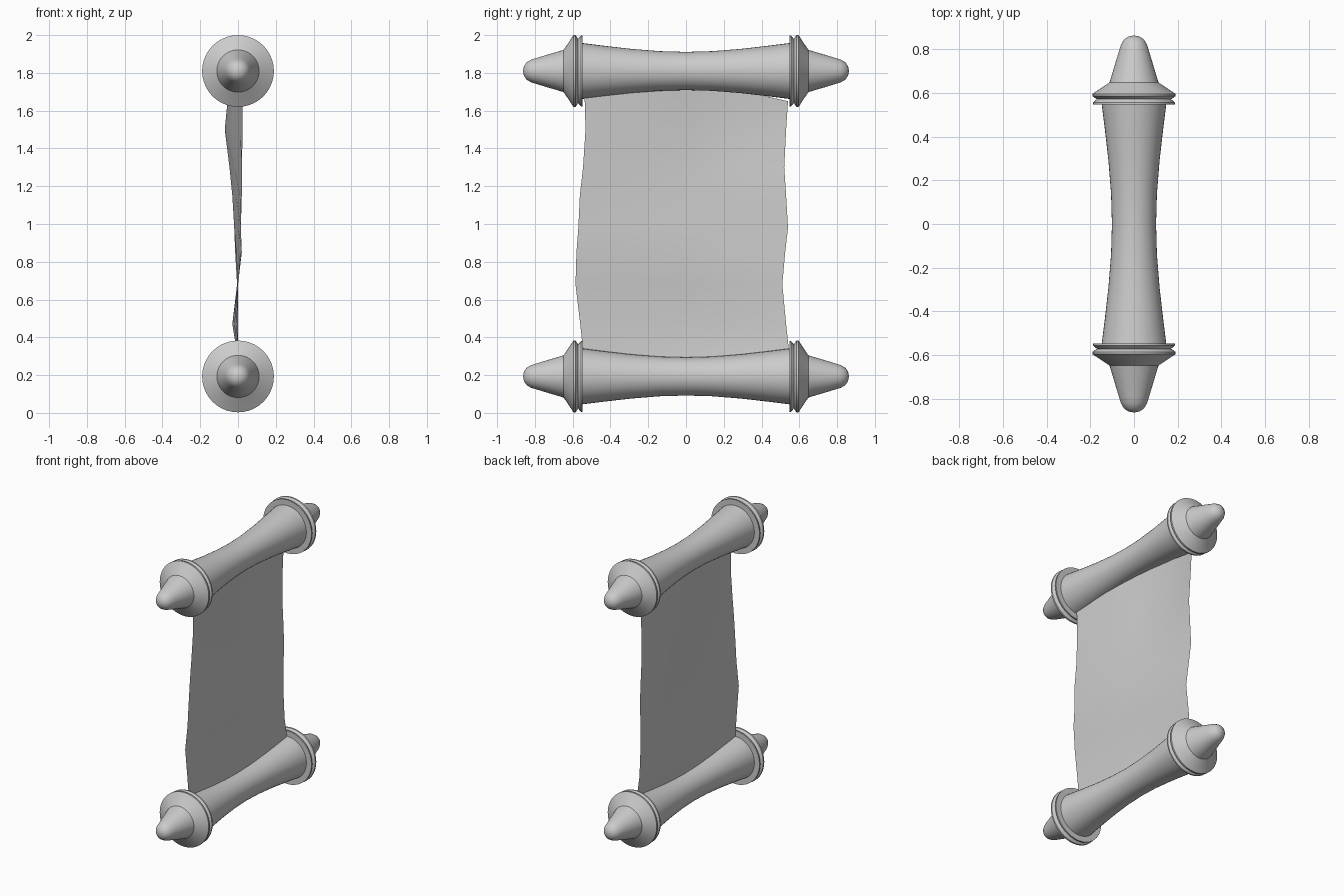
import bpy, bmesh, math

if "Cube" in bpy.data.objects:
    bpy.data.objects.remove(bpy.data.objects["Cube"])

SEG = 40


def finish(name, bm, angle):
    bmesh.ops.remove_doubles(bm, verts=bm.verts, dist=1e-5)
    mesh = bpy.data.meshes.new(name)
    bm.to_mesh(mesh)
    bm.free()
    ob = bpy.data.objects.new(name, mesh)
    bpy.context.collection.objects.link(ob)
    bpy.ops.object.select_all(action='DESELECT')
    ob.select_set(True)
    bpy.context.view_layer.objects.active = ob
    bpy.ops.object.shade_smooth_by_angle(angle=math.radians(angle))
    return ob


def lathe(name, profile, z, side=1):
    """Revolve (radius, y) points around a y-parallel axis at height z."""
    bm = bmesh.new()
    rings = []
    for r, y in profile:
        rings.append([bm.verts.new((r * math.cos(2 * math.pi * i / SEG), side * y,
                                    z + r * math.sin(2 * math.pi * i / SEG)))
                      for i in range(SEG)])
    for a, b in zip(rings, rings[1:]):
        for i in range(SEG):
            j = (i + 1) % SEG
            bm.faces.new((a[i], a[j], b[j], b[i]))
    bmesh.ops.remove_doubles(bm, verts=bm.verts, dist=1e-5)
    bmesh.ops.recalc_face_normals(bm, faces=bm.faces)
    return finish(name, bm, 35)


# Waisted roller body, and finial with a double-rimmed collar and rounded tip
half = [(0.101, 0), (0.105, 0.14), (0.117, 0.29), (0.133, 0.43), (0.148, 0.55)]
body = [(r, -y) for r, y in half[:0:-1]] + half
finial = [(0, 0.547), (0.187, 0.547), (0.187, 0.556), (0.170, 0.571), (0.190, 0.585),
          (0.190, 0.596), (0.150, 0.622), (0.112, 0.648), (0.099, 0.69), (0.083, 0.745),
          (0.069, 0.79), (0.060, 0.82), (0.046, 0.844), (0.025, 0.858), (0, 0.863)]

for level, z in (("lower", 0.193), ("upper", 1.81)):
    lathe(level + "_roller", body, z)
    for end, side in (("front", -1), ("back", 1)):
        lathe(f"{level}_{end}_finial", finial, z, side)

# Wavy sheet: height, front and back edge y, x at five stations across
rows = [
    (0.33, -0.545, 0.545, (0.00, 0.00, 0.00, 0.00, 0.00)),
    (0.47, -0.560, 0.530, (0.00, -0.01, -0.02, -0.03, -0.01)),
    (0.68, -0.585, 0.510, (0.00, 0.00, 0.00, 0.00, -0.005)),
    (0.85, -0.580, 0.525, (0.015, 0.02, 0.01, -0.01, -0.015)),
    (0.98, -0.570, 0.540, (0.015, 0.015, 0.00, -0.02, -0.02)),
    (1.15, -0.562, 0.530, (0.02, 0.01, -0.01, -0.03, -0.02)),
    (1.30, -0.545, 0.520, (0.02, 0.01, -0.02, -0.045, -0.02)),
    (1.50, -0.532, 0.530, (0.025, 0.01, -0.03, -0.07, -0.025)),
    (1.66, -0.537, 0.540, (0.025, 0.01, -0.02, -0.05, -0.025)),
]
bottom_dip = (0, -0.03, -0.045, -0.03, 0)
top_rise = (0.02, 0.05, 0.065, 0.05, -0.01)
bm = bmesh.new()
grid = []
for k, (z, y0, y1, xs) in enumerate(rows):
    extra = bottom_dip if k == 0 else top_rise if k == len(rows) - 1 else (0,) * 5
    grid.append([bm.verts.new((x, y0 + (y1 - y0) * i / 4, z + extra[i]))
                 for i, x in enumerate(xs)])
for a, b in zip(grid, grid[1:]):
    for i in range(4):
        bm.faces.new((a[i], a[i + 1], b[i + 1], b[i]))
finish("parchment_sheet", bm, 60)
